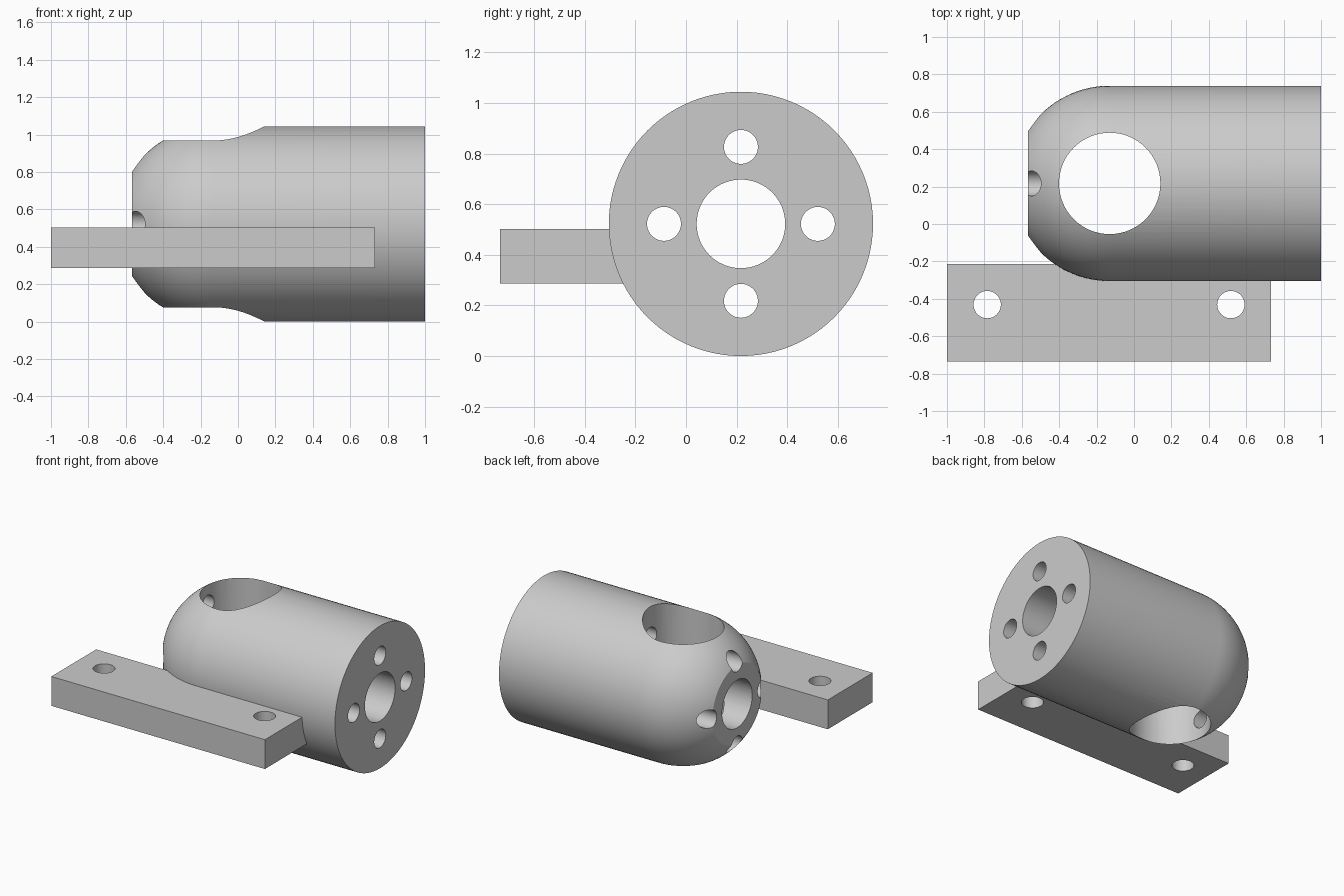
import bpy, bmesh, math
from mathutils import Matrix, Vector

cube = bpy.data.objects.get("Cube")
if cube:
    bpy.data.objects.remove(cube, do_unlink=True)

# Plain metal grey
grey = bpy.data.materials.new("light_grey")
grey.use_nodes = True
colour = (0.6, 0.6, 0.6, 1)
grey.diffuse_color = colour
grey.node_tree.nodes["Principled BSDF"].inputs["Base Color"].default_value = colour

AXIS_Y, AXIS_Z, R = 0.217, 0.522, 0.522
DOME_X, FRONT_X, BACK_X = -0.13, -0.567, 1.0


def make_object(name, bm):
    bmesh.ops.recalc_face_normals(bm, faces=bm.faces)
    mesh = bpy.data.meshes.new(name)
    bm.to_mesh(mesh)
    bm.free()
    mesh.materials.append(grey)
    obj = bpy.data.objects.new(name, mesh)
    bpy.context.collection.objects.link(obj)
    return obj


def drill(name, centre, radius, length, axis):
    bm = bmesh.new()
    turn = Matrix.Rotation(math.pi / 2, 4, 'Y') if axis == 'X' else Matrix()
    bmesh.ops.create_cone(bm, cap_ends=True, segments=64, radius1=radius, radius2=radius,
                          depth=length, matrix=Matrix.Translation(centre) @ turn)
    obj = make_object(name, bm)
    obj.hide_render = True
    return obj


def combine(target, other, operation):
    mod = target.modifiers.new(operation.lower(), 'BOOLEAN')
    mod.operation, mod.solver, mod.object = operation, 'EXACT', other
    bpy.context.view_layer.objects.active = target
    bpy.ops.object.modifier_apply(modifier=mod.name)
    bpy.data.objects.remove(other, do_unlink=True)


# Barrel with a truncated spherical nose, turned around its long axis
bm = bmesh.new()
nose = math.acos((DOME_X - FRONT_X) / R)
steps = 20
profile = [(BACK_X, R)]
for i in range(steps + 1):
    a = math.pi / 2 + (nose - math.pi / 2) * i / steps
    profile.append((DOME_X - R * math.cos(a), R * math.sin(a)))
verts = [bm.verts.new((x, AXIS_Y, AXIS_Z + r)) for x, r in profile]
edges = [bm.edges.new(pair) for pair in zip(verts, verts[1:])]
bmesh.ops.spin(bm, geom=verts + edges, cent=(0, AXIS_Y, AXIS_Z), axis=(1, 0, 0),
               angle=math.tau, steps=96, use_merge=True)
bmesh.ops.remove_doubles(bm, verts=bm.verts, dist=1e-5)
bmesh.ops.holes_fill(bm, edges=[e for e in bm.edges if e.is_boundary], sides=0)
body = make_object("barrel_with_mounting_plate", bm)

# Side mounting plate
bm = bmesh.new()
low, high = Vector((-1, -0.735, 0.287)), Vector((0.733, -0.215, 0.502))
bmesh.ops.create_cube(bm, size=1, matrix=Matrix.Translation((low + high) / 2)
                      @ Matrix.Diagonal((high - low).to_4d()))
combine(body, make_object("mounting_plate", bm), 'UNION')

# Central bore and cross bore
combine(body, drill("centre_bore", (0.2, AXIS_Y, AXIS_Z), 0.175, 3, 'X'), 'DIFFERENCE')
combine(body, drill("cross_bore", (DOME_X, AXIS_Y, AXIS_Z), 0.271, 3, 'Z'), 'DIFFERENCE')

# Ring of four long bolt holes
for i in range(4):
    a = i * math.pi / 2
    centre = (0.2, AXIS_Y + 0.304 * math.cos(a), AXIS_Z + 0.304 * math.sin(a))
    combine(body, drill("bolt_hole", centre, 0.067, 3, 'X'), 'DIFFERENCE')

# Plate screw holes
for x in (-0.785, 0.518):
    combine(body, drill("screw_hole", (x, -0.431, 0.4), 0.073, 1, 'Z'), 'DIFFERENCE')

# Smooth curved walls, crisp rims
bpy.ops.object.select_all(action='DESELECT')
body.select_set(True)
bpy.context.view_layer.objects.active = body
bpy.ops.object.shade_smooth_by_angle(angle=math.radians(25))
